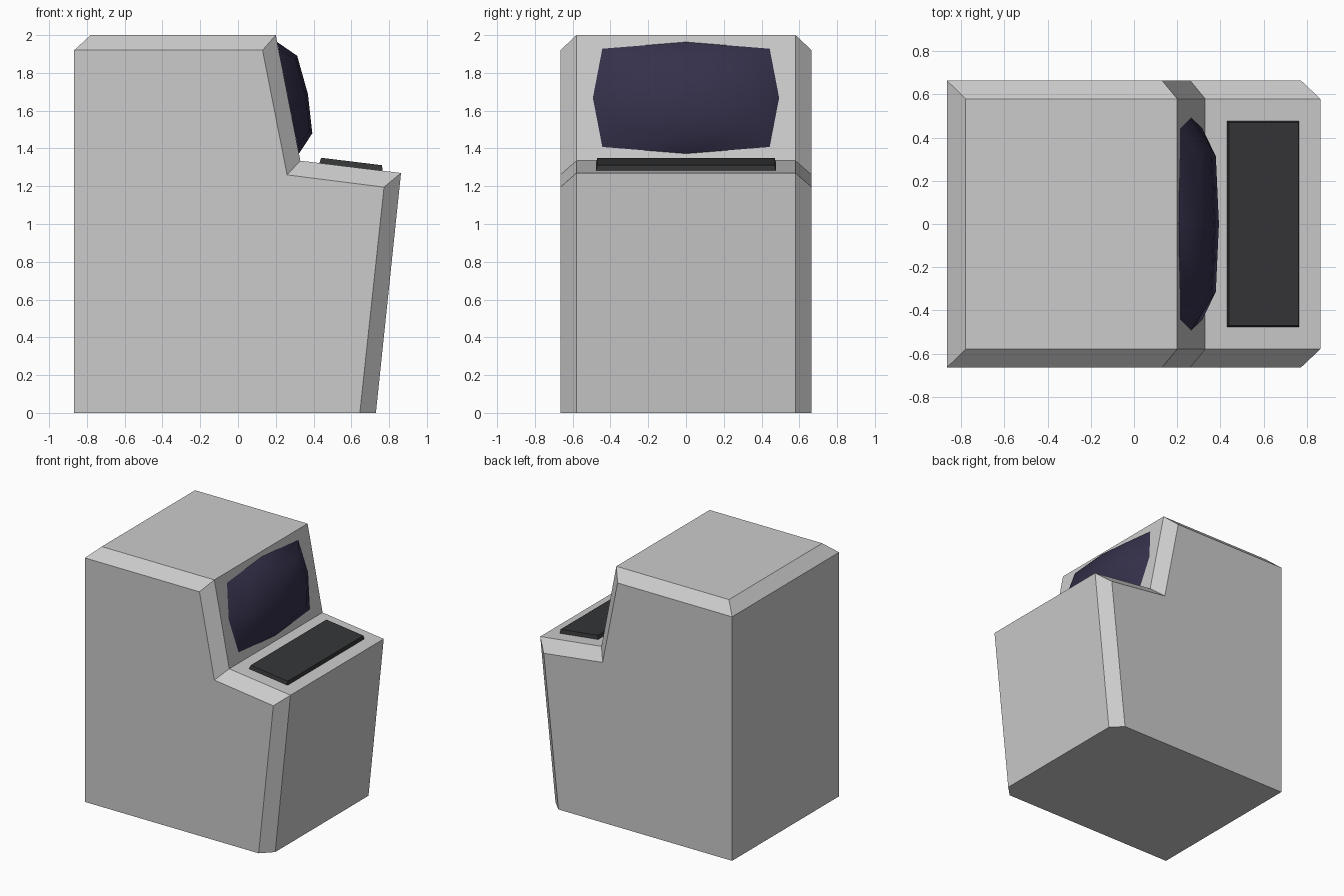
import bpy, bmesh, math
from mathutils import Vector, Matrix

if "Cube" in bpy.data.objects:
    bpy.data.objects.remove(bpy.data.objects["Cube"])


def finish(bm, name, color=None):
    bmesh.ops.recalc_face_normals(bm, faces=bm.faces)
    me = bpy.data.meshes.new(name)
    bm.to_mesh(me)
    bm.free()
    ob = bpy.data.objects.new(name, me)
    bpy.context.collection.objects.link(ob)
    if color:
        mat = bpy.data.materials.new(name)
        mat.diffuse_color = (*color, 1)
        mat.use_nodes = True
        mat.node_tree.nodes["Principled BSDF"].inputs["Base Color"].default_value = mat.diffuse_color
        me.materials.append(mat)
    return ob


# Cabinet: side profile at full width, and the chamfered rim profile further in
side = [(-.867, 0), (-.867, 1.92), (.13, 1.92), (.26, 1.26), (.773, 1.195), (.645, 0)]
rim = [(-.78, 2), (.20, 2), (.33, 1.335), (.863, 1.27), (.73, 0)]
bm = bmesh.new()
outer, inner = [], []
for s in (-1, 1):
    outer.append([bm.verts.new((x, s * .665, z)) for x, z in side])
    inner.append([bm.verts.new((x, s * .58, z)) for x, z in rim])
    bm.faces.new(outer[-1])
    for i in range(4):
        o, n = outer[-1], inner[-1]
        bm.faces.new((o[i + 1], o[i + 2], n[i + 1], n[i]))
(oa, ob_), (na, nb) = outer, inner
for i in range(4):
    bm.faces.new((na[i], na[i + 1], nb[i + 1], nb[i]))
bm.faces.new((oa[0], oa[1], ob_[1], ob_[0]))                      # back
bm.faces.new((oa[1], na[0], nb[0], ob_[1]))                       # back top chamfer
bm.faces.new((oa[0], oa[5], na[4], nb[4], ob_[5], ob_[0]))        # base
finish(bm, "cabinet")


def frame(center, direction):
    """Local axes: x across, y along the slope, z out of the surface."""
    v = Vector((direction[0], 0, direction[1])).normalized()
    u = Vector((0, 1, 0))
    m = Matrix((u, v, u.cross(v))).transposed().to_4x4()
    m.translation = Vector((center[0], 0, center[1]))
    return m


# Screen: domed octagon lying on the sloped face
def ring(bm, mid_x, mid_y, cx, cy, h_x, h_y, h_c):
    pts = [(mid_x, 0, h_x), (cx, cy, h_c), (0, mid_y, h_y), (-cx, cy, h_c),
           (-mid_x, 0, h_x), (-cx, -cy, h_c), (0, -mid_y, h_y), (cx, -cy, h_c)]
    return [bm.verts.new(p) for p in pts]


bm = bmesh.new()
edge = ring(bm, .493, .301, .443, .265, 0, 0, 0)
dome = ring(bm, .35, .209, .315, .19, .093, .09, .079)
tip = bm.verts.new((0, 0, .107))
bm.faces.new(edge[::-1])
for i in range(8):
    j = (i + 1) % 8
    bm.faces.new((edge[i], edge[j], dome[j], dome[i]))
for i in (1, 3, 5, 7):
    bm.faces.new((tip, dome[i - 1], dome[i], dome[(i + 1) % 8]))
bm.transform(frame((.265, 1.668), (-.13, .665)))
screen = finish(bm, "screen", (.035, .03, .07))
bpy.context.view_layer.objects.active = screen
screen.select_set(True)
bpy.ops.object.shade_smooth_by_angle(angle=math.radians(60))

# Control panel: thin slab with a tapered top on the ledge
bm = bmesh.new()
bmesh.ops.create_cube(bm, size=1)
for v in bm.verts:
    top = v.co.z > 0
    v.co = Vector((v.co.x * (.94 if top else .955),
                   v.co.y * (.325 if top else .338),
                   .029 if top else -.003))
bm.transform(frame((.598, 1.302), (-.533, .065)))
finish(bm, "control_panel", (.035, .036, .038))
